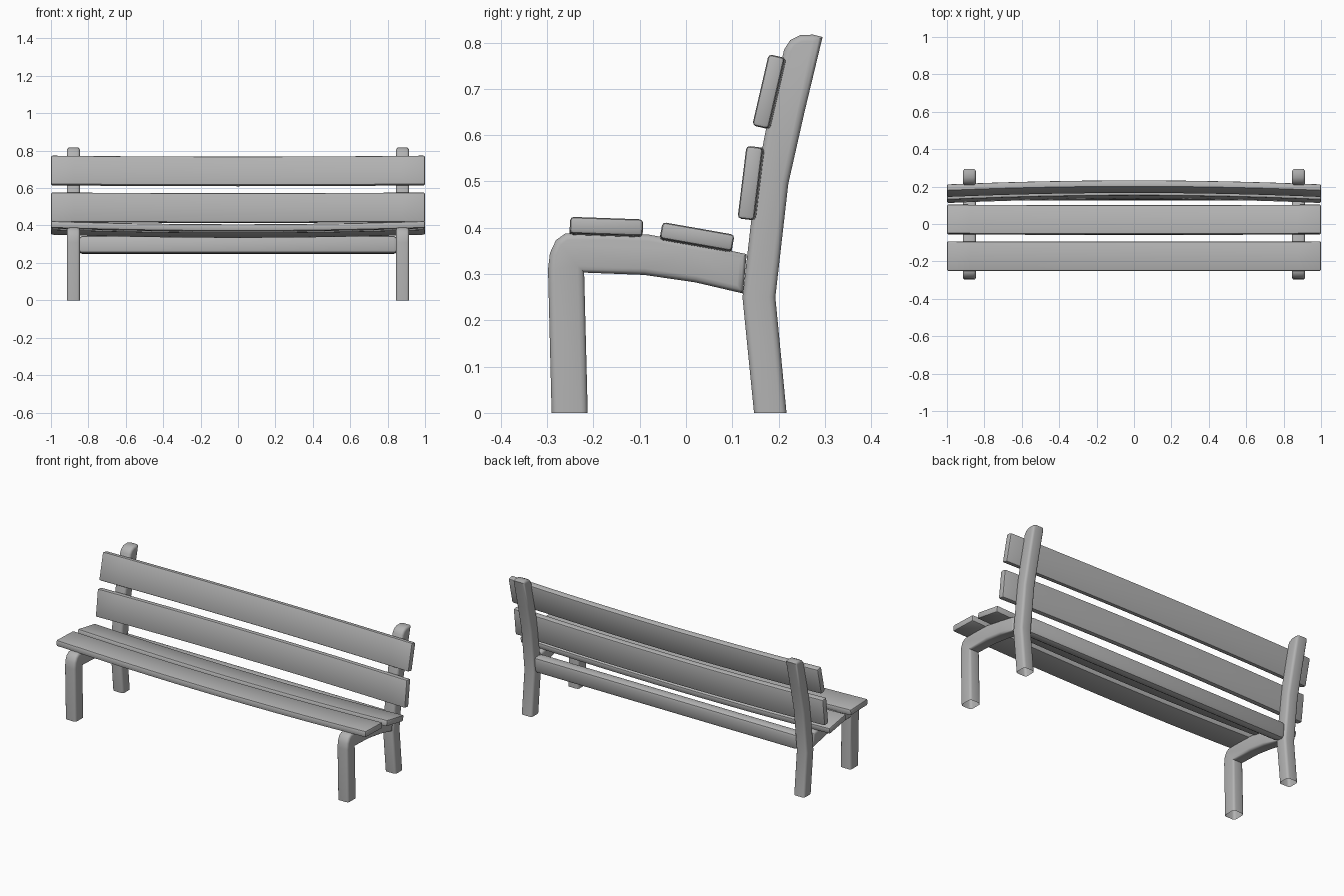
import bpy, bmesh, math

if "Cube" in bpy.data.objects:
    bpy.data.objects.remove(bpy.data.objects["Cube"])

grey = bpy.data.materials.new("dark_grey")
grey.diffuse_color = (0.45, 0.45, 0.45, 1)
grey.use_nodes = True
grey.node_tree.nodes["Principled BSDF"].inputs["Base Color"].default_value = grey.diffuse_color


def finish(name, bm, smooth):
    bmesh.ops.recalc_face_normals(bm, faces=bm.faces[:])
    mesh = bpy.data.meshes.new(name)
    bm.to_mesh(mesh)
    bm.free()
    mesh.materials.append(grey)
    ob = bpy.data.objects.new(name, mesh)
    bpy.context.collection.objects.link(ob)
    bpy.ops.object.select_all(action='DESELECT')
    ob.select_set(True)
    bpy.context.view_layer.objects.active = ob
    bpy.ops.object.shade_smooth_by_angle(angle=math.radians(smooth))
    return ob


def frame_part(name, profile, x0=0.845, x1=0.915):
    """Extrude a (y, z) profile along x, round its side rims, mirror it."""
    bm = bmesh.new()
    sides = [[bm.verts.new((x, y, z)) for y, z in profile] for x in (x0, x1)]
    caps = [bm.faces.new(s) for s in sides]
    n = len(profile)
    for i in range(n):
        j = (i + 1) % n
        bm.faces.new((sides[0][i], sides[0][j], sides[1][j], sides[1][i]))
    bmesh.ops.recalc_face_normals(bm, faces=bm.faces[:])
    rim = list({e for f in caps for e in f.edges})
    bmesh.ops.bevel(bm, geom=rim, offset=0.014, segments=3, profile=0.5,
                    affect='EDGES', clamp_overlap=True)
    # cut at the ground, feet are open underneath
    bmesh.ops.bisect_plane(bm, geom=bm.verts[:] + bm.edges[:] + bm.faces[:],
                           plane_co=(0, 0, 0), plane_no=(0, 0, 1),
                           clear_inner=True)
    ob = finish(name, bm, 50)
    ob.modifiers.new("mirror", 'MIRROR').use_axis[0] = True
    return ob


def plank(name, half_len, width, thick, y, z, angle, sag, bevel, steps=16):
    """Rounded board along x, tilted by angle, bowed away from its face."""
    bm = bmesh.new()
    bmesh.ops.create_cube(bm, size=1)
    for v in bm.verts:
        v.co.x *= 2 * half_len
        v.co.y *= width
        v.co.z *= thick
    bmesh.ops.bevel(bm, geom=bm.edges[:], offset=bevel, segments=2,
                    profile=0.5, affect='EDGES')
    for i in range(1, steps):
        x = half_len * (2 * i / steps - 1)
        bmesh.ops.bisect_plane(bm, geom=bm.verts[:] + bm.edges[:] + bm.faces[:],
                               plane_co=(x, 0, 0), plane_no=(1, 0, 0))
    c, s = math.cos(math.radians(angle)), math.sin(math.radians(angle))
    for v in bm.verts:
        u = v.co.y
        w = v.co.z - sag * (1 - (v.co.x / half_len) ** 2)
        v.co.y = y + u * c - w * s
        v.co.z = z + u * s + w * c
    return finish(name, bm, 40)


# front legs bending over into the seat supports
frame_part("front_leg_and_seat_support", [
    (-0.289, -0.05), (-0.298, 0.31), (-0.294, 0.345), (-0.281, 0.373),
    (-0.26, 0.388), (-0.17, 0.388), (-0.08, 0.385), (0.02, 0.366),
    (0.131, 0.343), (0.123, 0.258), (0.02, 0.282), (-0.09, 0.298),
    (-0.22, 0.303), (-0.211, -0.05)])

# back legs continuing up as backrest posts
frame_part("back_post", [
    (0.152, -0.05), (0.122, 0.25), (0.15, 0.495), (0.178, 0.64),
    (0.212, 0.785), (0.225, 0.805), (0.247, 0.816), (0.275, 0.817),
    (0.295, 0.812), (0.256, 0.65), (0.221, 0.495), (0.193, 0.25),
    (0.222, -0.05)])

# seat and backrest boards: y, z, tilt, bow
for name, y, z, angle, bow in (
        ("front_seat_board", -0.172, 0.403, -2, 0.017),
        ("rear_seat_board", 0.024, 0.381, -10, 0.017),
        ("lower_back_board", 0.1385, 0.4965, 83, 0.022),
        ("upper_back_board", 0.178, 0.694, 77, 0.022)):
    plank(name, 1.0, 0.158, 0.036, y, z, angle, bow, 0.008)

# cross beam joining the two frames
plank("cross_beam", 0.85, 0.062, 0.094, 0.16, 0.296, -6, 0, 0.018, steps=1)
